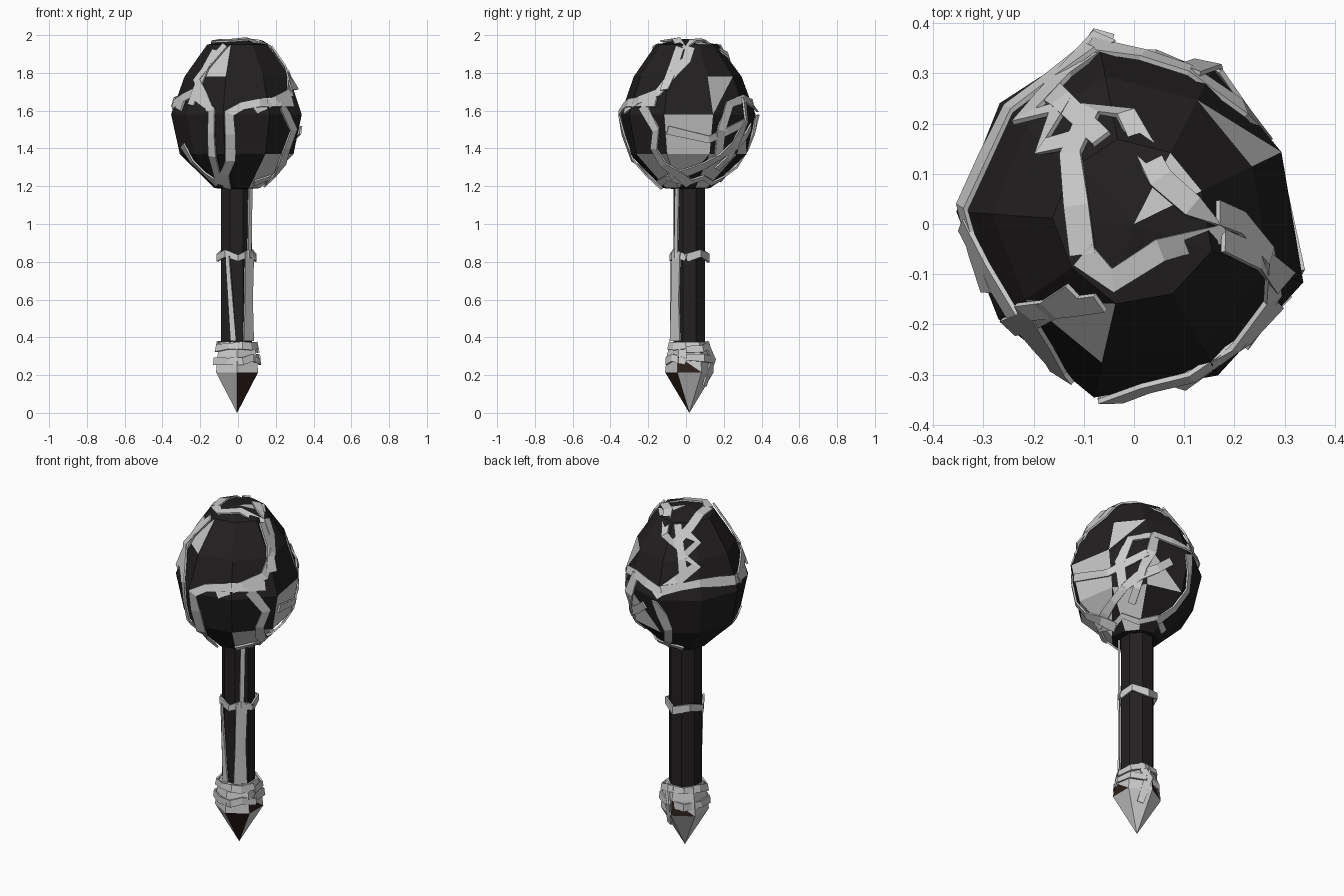
import bpy, bmesh, random
from math import sin, cos, radians
from mathutils import Vector
from mathutils.bvhtree import BVHTree

if "Cube" in bpy.data.objects:
    bpy.data.objects.remove(bpy.data.objects["Cube"])

random.seed(4)


def material(name, r, g, b):
    m = bpy.data.materials.new(name)
    m.diffuse_color = (r, g, b, 1)
    m.use_nodes = True
    m.node_tree.nodes["Principled BSDF"].inputs["Base Color"].default_value = m.diffuse_color
    return m


DARK = material("dark_stone", 0.016, 0.014, 0.015)
BROWN = material("dark_wood", 0.025, 0.014, 0.01)
PALE = material("pale_stone", 0.62, 0.62, 0.62)


def add_object(name, bm, mats):
    bmesh.ops.recalc_face_normals(bm, faces=bm.faces[:])
    me = bpy.data.meshes.new(name)
    bm.to_mesh(me)
    bm.free()
    for m in mats:
        me.materials.append(m)
    bpy.context.collection.objects.link(bpy.data.objects.new(name, me))


def place(tree, view, u, v):
    """Project a 2D point of a view (or an azimuth and height) on to a part."""
    a = radians(u)
    o, d, near = {
        "front": ((u, -2, v), (0, 1, 0), (u, 0, v)),
        "right": ((2, u, v), (-1, 0, 0), (0, u, v)),
        "top": ((u, v, 4), (0, 0, -1), (u, v, 1.6)),
        "around": ((2 * cos(a), 2 * sin(a), v), (-cos(a), -sin(a), 0), (0, 0, v)),
    }[view]
    hit = tree.ray_cast(Vector(o), Vector(d))[0]
    return hit if hit else tree.find_nearest(Vector(near))[0]


def lathe(name, outline, rings, centre, mats, bottom=None, top=None, patches=()):
    """Stack scaled copies of a polar outline, close the ends; patches recolour facets."""
    bm = bmesh.new()
    n = len(outline)
    loops = [[bm.verts.new((centre[0] + r * s * cos(radians(a)), centre[1] + r * s * sin(radians(a)), z))
              for a, r in outline] for z, s in rings]
    for lo, hi in zip(loops, loops[1:]):
        for i in range(n):
            k = (i + 1) % n
            bm.faces.new((lo[i], lo[k], hi[k], hi[i]))
    for loop, tip in ((loops[0], bottom), (loops[-1], top)):
        if tip is None:
            bm.faces.new(loop)
        else:
            v = bm.verts.new((*centre, tip))
            for i in range(n):
                bm.faces.new((loop[i], loop[(i + 1) % n], v))
    bmesh.ops.triangulate(bm, faces=bm.faces[:])
    bmesh.ops.recalc_face_normals(bm, faces=bm.faces[:])
    bm.faces.ensure_lookup_table()
    tree = BVHTree.FromBMesh(bm)
    for patch in patches:
        bm.faces[tree.find_nearest(place(tree, *patch))[2]].material_index = 1
    add_object(name, bm, mats)
    return tree


def vine(name, tree, view, pts, width=0.048, lift=0.014, thick=0.01, step=0.11, wiggle=0.0):
    """Flat angular strip that follows the surface through a few anchors."""
    p = [place(tree, view, *q) for q in pts]
    path = []
    for a, b in zip(p, p[1:]):
        count = max(1, round((b - a).length / step))
        path += [a.lerp(b, k / count) for k in range(count)]
    path.append(p[-1])
    bm = bmesh.new()
    prev = None
    for i, q in enumerate(path):
        loc, nor = tree.find_nearest(q)[:2]
        tan = path[min(i + 1, len(path) - 1)] - path[max(i - 1, 0)]
        across = nor.cross(tan).normalized()
        side = across * width * random.uniform(0.42, 0.6)
        c = loc + nor * lift + across * wiggle * (-1) ** i
        up = nor * thick / 2
        ring = [bm.verts.new(c + s) for s in (side + up, up - side, -side - up, side - up)]
        if prev:
            for k in range(4):
                bm.faces.new((prev[k], prev[(k + 1) % 4], ring[(k + 1) % 4], ring[k]))
        else:
            bm.faces.new(ring)
        prev = ring
    bm.faces.new(prev)
    add_object(name, bm, [PALE])


# Uneven nine-sided faceted head with pale chipped facets
angles = [176, 138, 101, 63, 26, -19, -61, -103, -145]
radii = [.355, .36, .375, .347, .327, .357, .345, .355, .33]
head = lathe("head", list(zip(angles, radii)),
             [(1.19, .35), (1.37, .87), (1.58, 1), (1.78, .8), (1.95, .46)], (0, 0),
             [DARK, PALE], bottom=1.18, top=1.98,
             patches=[("around", a, z) for a in (-10, 17) for z in (1.42, 1.53)]
             + [("around", a, 1.29) for a in (-52, -30, 12, 35, 55)]
             + [("around", 35, 1.65), ("around", 75, 1.5), ("front", -.09, 1.82), ("top", .07, .1)])

# Straight eight-sided handle
handle = lathe("handle", [(45 * i + 22.5, .09) for i in range(8)], [(0.33, 1), (1.22, 1)],
               (-0.008, 0.018), [DARK])

# Pointed six-sided pommel with a few dark facets
pommel = lathe("pommel", [(60 * i + 30, .125) for i in range(6)],
               [(0.215, 1.03), (0.3, .96), (0.375, .82)], (-0.005, 0.018), [PALE, BROWN], bottom=0.0,
               patches=[("around", -60, .12), ("around", 0, .235), ("around", 120, .235)])

# Vines over the front of the head
vine("vine_front_left", head, "front", [(-.09, 1.22), (-.13, 1.37), (-.13, 1.6), (-.23, 1.69), (-.34, 1.63)])
vine("vine_front_upper", head, "front", [(-.14, 1.6), (-.21, 1.76), (-.06, 1.94)])
vine("vine_front_middle", head, "front", [(-.05, 1.2), (-.05, 1.58), (.02, 1.62), (.28, 1.64)])
vine("vine_front_corner", head, "around", [(195, 1.42), (202, 1.34), (225, 1.22)])

# Vines over the right side
vine("vine_right_upper", head, "right", [(.02, 1.93), (0, 1.86), (-.14, 1.69), (-.31, 1.6)])
vine("vine_right_lower", head, "right", [(-.22, 1.62), (-.15, 1.5), (-.16, 1.4), (.02, 1.22)])
vine("vine_right_cross", head, "right", [(-.1, 1.5), (.12, 1.45), (.3, 1.54)], 0.04)
vine("vine_right_bottom", head, "right", [(.33, 1.52), (.18, 1.37), (-.08, 1.26)])

# Loop over the crown with three arms
crown = [(-.1, -.06), (-.12, .13), (-.08, .22), (-.02, .21), (.05, .09), (.17, -.02), (.05, -.05), (-.04, -.11)]
vine("crown_loop", head, "top", crown + crown[:1], 0.05)
for i, (a, b) in enumerate(((-12, -20), (110, 123), (230, 219))):
    ends = [(r * cos(radians(t)), r * sin(radians(t))) for t, r in ((a, .17), (b, .31))]
    vine(f"crown_arm_{i + 1}", head, "top", ends)

# Vines over the back and the far side
vine("vine_back_upper", head, "around", [(125, 1.9), (139, 1.86), (122, 1.8), (136, 1.76), (100, 1.6)])
vine("vine_back_cross", head, "around", [(103, 1.63), (138, 1.67), (175, 1.64), (205, 1.62)])
vine("vine_back_right", head, "around", [(38, 1.36), (36, 1.5), (47, 1.63), (70, 1.66), (103, 1.62)])
vine("vine_back_middle", head, "around", [(70, 1.66), (65, 1.55), (47, 1.3)])
vine("vine_back_lower", head, "around", [(100, 1.58), (108, 1.4), (92, 1.24)])

# Roots ringing the base of the head
vine("head_collar", head, "around", [(a, 1.225 + 0.03 * (a // 30 % 2)) for a in range(-60, 121, 30)], 0.035)

# Vines on the handle
vine("handle_vine_upper", handle, "front", [(.055, 1.2), (.05, .84)], 0.028, step=1)
vine("handle_vine_lower", handle, "front", [(.05, .85), (.045, .6), (.045, .38)], 0.062, step=1)
vine("handle_vine_left", handle, "front", [(-.045, .83), (-.025, .38)], 0.03, step=1)
vine("handle_ring", handle, "around",
     [(a, .82 + 0.025 * (a // 45 % 2)) for a in range(0, 361, 45)], 0.04, 0.018)

# Vines wrapped round the pommel
for i, z in enumerate((0.28, 0.345)):
    vine(f"pommel_ring_{i + 1}", pommel, "around",
         [(a, z + random.uniform(-.015, .015)) for a in range(0, 361, 40)], 0.035)
vine("pommel_vine", pommel, "around", [(65, .37), (85, .28), (70, .15)], 0.04)
